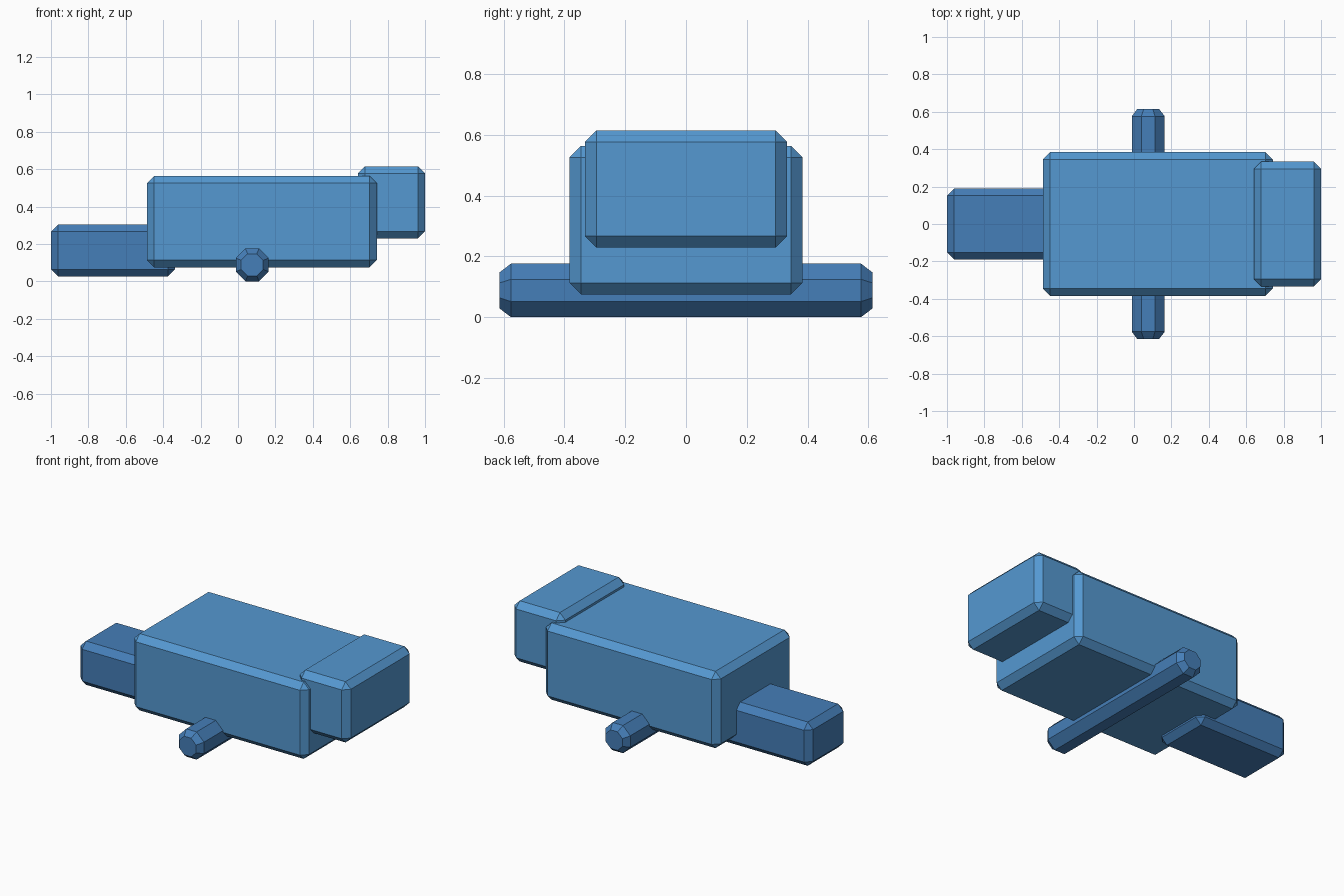
import bpy, bmesh
from math import pi, sin, cos

if "Cube" in bpy.data.objects:
    bpy.data.objects.remove(bpy.data.objects["Cube"])

BEVEL = 0.038


def material(name, rgb):
    mat = bpy.data.materials.new(name)
    mat.diffuse_color = (*rgb, 1)
    mat.use_nodes = True
    mat.node_tree.nodes["Principled BSDF"].inputs["Base Color"].default_value = mat.diffuse_color
    return mat


BLUE = material("blue", (0.09, 0.316, 0.64))
DARK_BLUE = material("dark_blue", (0.06, 0.21, 0.48))


def finish(name, bm, mat):
    bmesh.ops.recalc_face_normals(bm, faces=bm.faces)
    mesh = bpy.data.meshes.new(name)
    bm.to_mesh(mesh)
    bm.free()
    mesh.materials.append(mat)
    obj = bpy.data.objects.new(name, mesh)
    bpy.context.collection.objects.link(obj)
    return obj


def chamfered_block(name, mat, x0, x1, half_y, z0, z1):
    bm = bmesh.new()
    bmesh.ops.create_cube(bm, size=1)
    for v in bm.verts:
        v.co.x = x0 if v.co.x < 0 else x1
        v.co.y = half_y if v.co.y > 0 else -half_y
        v.co.z = z0 if v.co.z < 0 else z1
    bmesh.ops.bevel(bm, geom=bm.edges[:], offset=BEVEL, offset_type='OFFSET',
                    segments=1, profile=0.5, affect='EDGES')
    return finish(name, bm, mat)


def octagonal_rod(name, mat, x, z, apothem, half_y, inset, taper):
    bm = bmesh.new()
    rings = []
    for y, a in ((-half_y, apothem - inset), (-half_y + taper, apothem),
                 (half_y - taper, apothem), (half_y, apothem - inset)):
        r = a / cos(pi / 8)
        rings.append([bm.verts.new((x + r * cos(pi / 8 + i * pi / 4), y,
                                    z + r * sin(pi / 8 + i * pi / 4)))
                      for i in range(8)])
    for a, b in zip(rings, rings[1:]):
        for i in range(8):
            j = (i + 1) % 8
            bm.faces.new((a[i], a[j], b[j], b[i]))
    bm.faces.new(rings[0])
    bm.faces.new(rings[-1])
    return finish(name, bm, mat)


# Main body, low end block and raised end block
chamfered_block("main_body", BLUE, -0.487, 0.742, 0.384, 0.075, 0.563)
chamfered_block("low_end_block", DARK_BLUE, -1.0, -0.337, 0.19, 0.026, 0.304)
chamfered_block("raised_end_block", BLUE, 0.642, 1.0, 0.333, 0.229, 0.615)

# Cross rod running under the body
octagonal_rod("cross_rod", DARK_BLUE, 0.076, 0.088, 0.088, 0.614, 0.029, 0.038)
